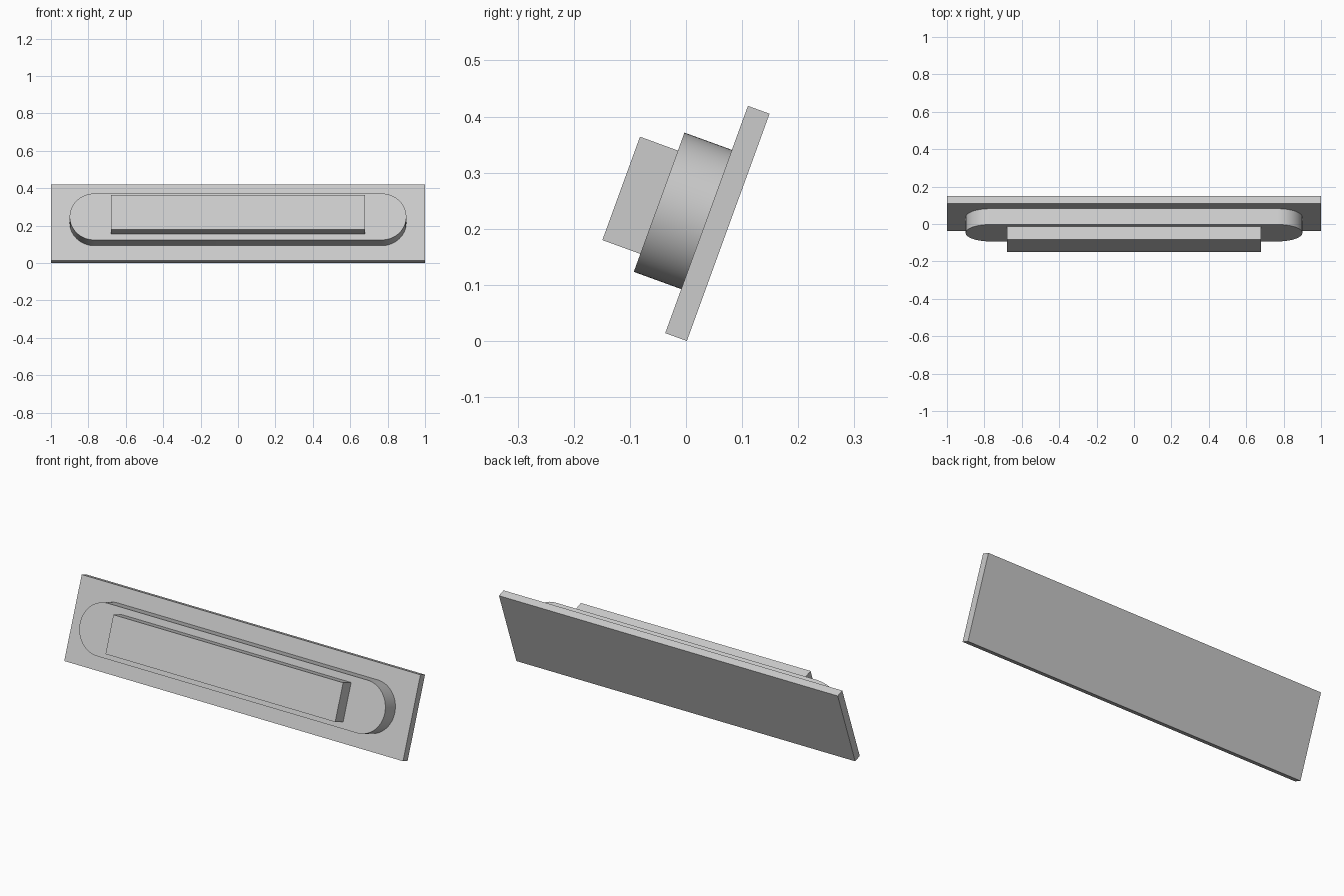
import bpy, bmesh, math
from mathutils import Matrix

cube = bpy.data.objects.get("Cube")
if cube:
    bpy.data.objects.remove(cube, do_unlink=True)

grey = bpy.data.materials.new("light_grey")
grey.use_nodes = True
colour = (0.6, 0.6, 0.6, 1)
grey.diffuse_color = colour
grey.node_tree.nodes["Principled BSDF"].inputs["Base Color"].default_value = colour

# Whole sign leans back by this angle, pivoting on its lower back edge
LEAN = Matrix.Translation((0, 0.0015, 0)) @ Matrix.Rotation(math.radians(-20), 4, "X")
MIDDLE = 0.2155


def rectangle(half_x, half_z):
    return [(-half_x, -half_z), (half_x, -half_z), (half_x, half_z), (-half_x, half_z)]


def stadium(half_x, radius, steps=32):
    points = []
    for side in (1, -1):
        for i in range(steps + 1):
            a = math.pi * (i / steps - 0.5)
            points.append((side * (half_x - radius + radius * math.cos(a)),
                           side * radius * math.sin(a)))
    return points


def slab(name, outline, back, front):
    """Extrude an outline forwards between two depths, then lean it."""
    bm = bmesh.new()
    face = bm.faces.new([bm.verts.new((x, -back, MIDDLE + z)) for x, z in outline])
    extruded = bmesh.ops.extrude_face_region(bm, geom=[face], use_keep_orig=True)
    moved = [v for v in extruded["geom"] if isinstance(v, bmesh.types.BMVert)]
    bmesh.ops.translate(bm, vec=(0, back - front, 0), verts=moved)
    bmesh.ops.recalc_face_normals(bm, faces=bm.faces)
    bm.transform(LEAN)
    mesh = bpy.data.meshes.new(name)
    bm.to_mesh(mesh)
    bm.free()
    mesh.materials.append(grey)
    obj = bpy.data.objects.new(name, mesh)
    bpy.context.collection.objects.link(obj)
    return obj


# Flat back plate, rounded middle block and front bar
slab("back_plate", rectangle(1, MIDDLE), 0, 0.041)
block = slab("rounded_block", stadium(0.9, 0.132), 0.041, 0.131)
slab("front_bar", rectangle(0.678, 0.098), 0.131, 0.203)

# Smooth the rounded ends while keeping the rims sharp
bpy.ops.object.select_all(action="DESELECT")
block.select_set(True)
bpy.context.view_layer.objects.active = block
bpy.ops.object.shade_smooth_by_angle(angle=math.radians(30))
